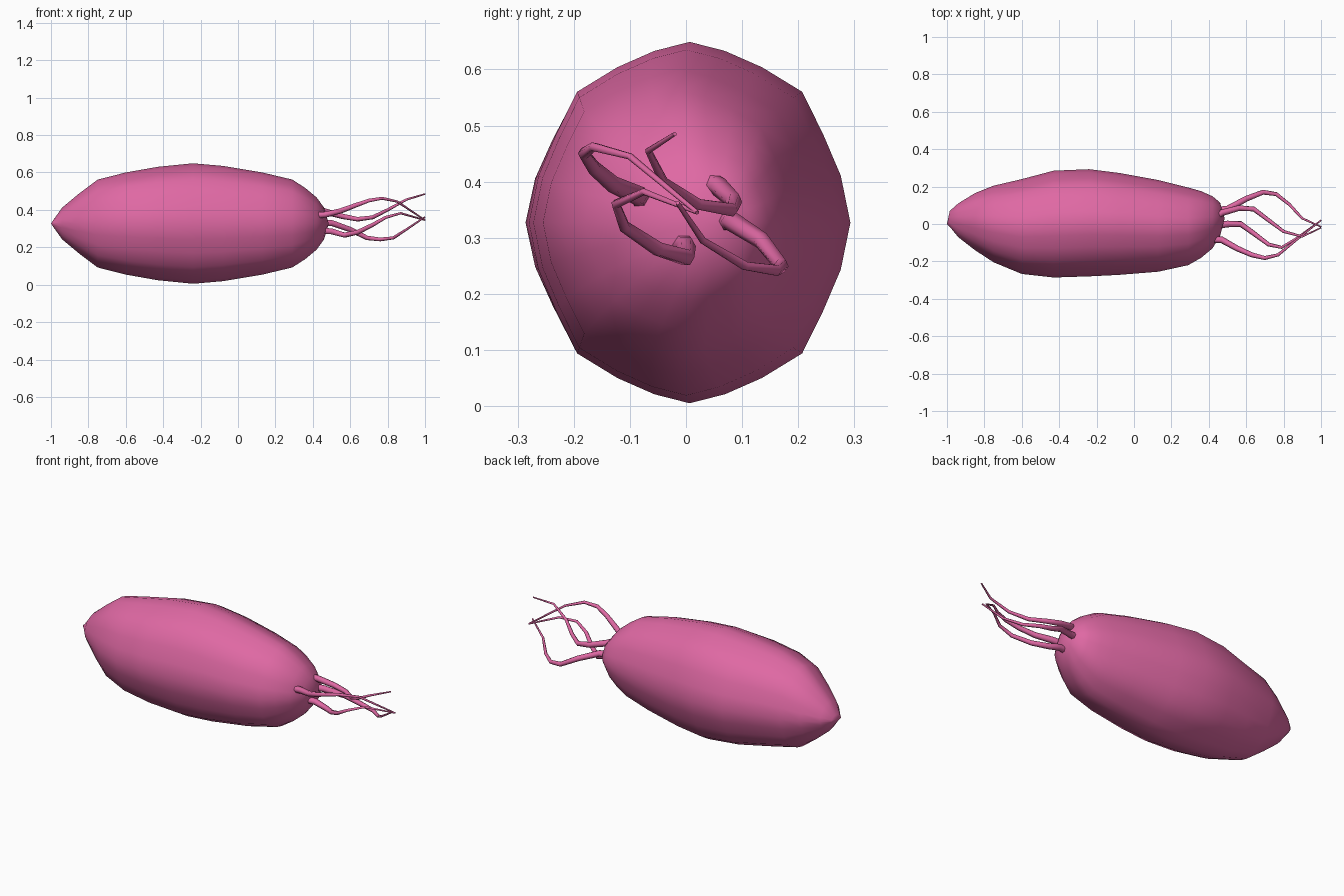
import bpy
import bmesh
import math

default_cube = bpy.data.objects.get("Cube")
if default_cube:
    bpy.data.objects.remove(default_cube, do_unlink=True)

# One pink skin colour for everything
pink = bpy.data.materials.new("pink_skin")
pink.use_nodes = True
skin_colour = (0.74, 0.14, 0.37, 1)
pink.diffuse_color = skin_colour
pink.node_tree.nodes["Principled BSDF"].inputs["Base Color"].default_value = skin_colour

MID_Z = 0.327


def add_object(name, mesh):
    mesh.materials.clear()
    mesh.materials.append(pink)
    obj = bpy.data.objects.new(name, mesh)
    bpy.context.collection.objects.link(obj)
    for face in mesh.polygons:
        face.use_smooth = True
    return obj


# Body cross-section: a quarter profile mirrored into a full ring (side, height)
quarter = [(1, 0), (.94, .26), (.83, .49), (.70, .724), (.45, .86), (.22, .95)]
upper = quarter + [(0, 1)] + [(-y, z) for y, z in reversed(quarter)]
ring_shape = upper + [(y, -z) for y, z in reversed(upper[1:-1])]

# Body stations: position along x, half height, right edge y, left edge y
stations = [
    (-.985, .022, -.015, .07), (-.94, .085, -.07, .11),
    (-.85, .16, -.14, .165), (-.75, .235, -.205, .205),
    (-.6, .273, -.267, .24), (-.43, .303, -.286, .285),
    (-.24, .322, -.28, .293), (-.08, .308, -.272, .273),
    (.13, .273, -.255, .235), (.29, .235, -.22, .195),
    (.36, .19, -.18, .175), (.42, .14, -.13, .148),
    (.46, .085, -.065, .115),
]


def build_body():
    bm = bmesh.new()
    rings = []
    for x, half_height, low, high in stations:
        centre, half_width = (low + high) / 2, (high - low) / 2
        rings.append([
            bm.verts.new((x, centre + half_width * y, MID_Z + half_height * z))
            for y, z in ring_shape
        ])
    count = len(ring_shape)
    for first, second in zip(rings, rings[1:]):
        for i in range(count):
            j = (i + 1) % count
            bm.faces.new((first[i], first[j], second[j], second[i]))
    # Close both ends with a pointed fan
    for ring, tip in ((rings[0], (-1, 0, MID_Z)), (rings[-1], (.485, .03, MID_Z))):
        point = bm.verts.new(tip)
        for i in range(count):
            bm.faces.new((ring[i], ring[(i + 1) % count], point))
    bmesh.ops.recalc_face_normals(bm, faces=bm.faces[:])
    mesh = bpy.data.meshes.new("body")
    bm.to_mesh(mesh)
    bm.free()
    add_object("body", mesh)


def build_tentacle(name, path):
    # Tapered tube along a path, thick at the body and thin at the tip
    curve = bpy.data.curves.new(name, "CURVE")
    curve.dimensions = "3D"
    curve.bevel_depth = .02
    curve.bevel_resolution = 1
    curve.use_fill_caps = True
    spline = curve.splines.new("POLY")
    spline.points.add(len(path) - 1)
    for i, (point, place) in enumerate(zip(spline.points, path)):
        point.co = (*place, 1)
        point.radius = 1 - .8 * i / (len(path) - 1)
    helper = bpy.data.objects.new(name + "_path", curve)
    bpy.context.collection.objects.link(helper)
    bpy.context.view_layer.update()
    evaluated = helper.evaluated_get(bpy.context.evaluated_depsgraph_get())
    mesh = bpy.data.meshes.new_from_object(evaluated)
    bpy.data.objects.remove(helper, do_unlink=True)
    add_object(name, mesh)


build_body()

# Four trailing tentacles
build_tentacle("tentacle_lower_left", [
    (.42, .07, .33), (.5, .08, .33), (.6, .135, .295), (.69, .17, .25),
    (.76, .16, .242), (.83, .105, .25), (.9, .03, .295), (1, -.015, .362)])
build_tentacle("tentacle_upper_left", [
    (.4, .02, .41), (.47, .06, .39), (.56, .085, .365), (.64, .08, .35),
    (.72, .02, .36), (.8, -.04, .4), (.9, -.067, .455), (1, -.02, .485)])
build_tentacle("tentacle_lower_right", [
    (.43, -.01, .29), (.5, 0, .285), (.57, 0, .265), (.64, -.05, .28),
    (.72, -.11, .32), (.79, -.125, .36), (.87, -.075, .382), (1, .02, .345)])
build_tentacle("tentacle_upper_right", [
    (.4, -.08, .37), (.47, -.085, .375), (.55, -.13, .395), (.63, -.165, .425),
    (.7, -.182, .45), (.77, -.165, .462), (.85, -.1, .445), (1, .02, .345)])
